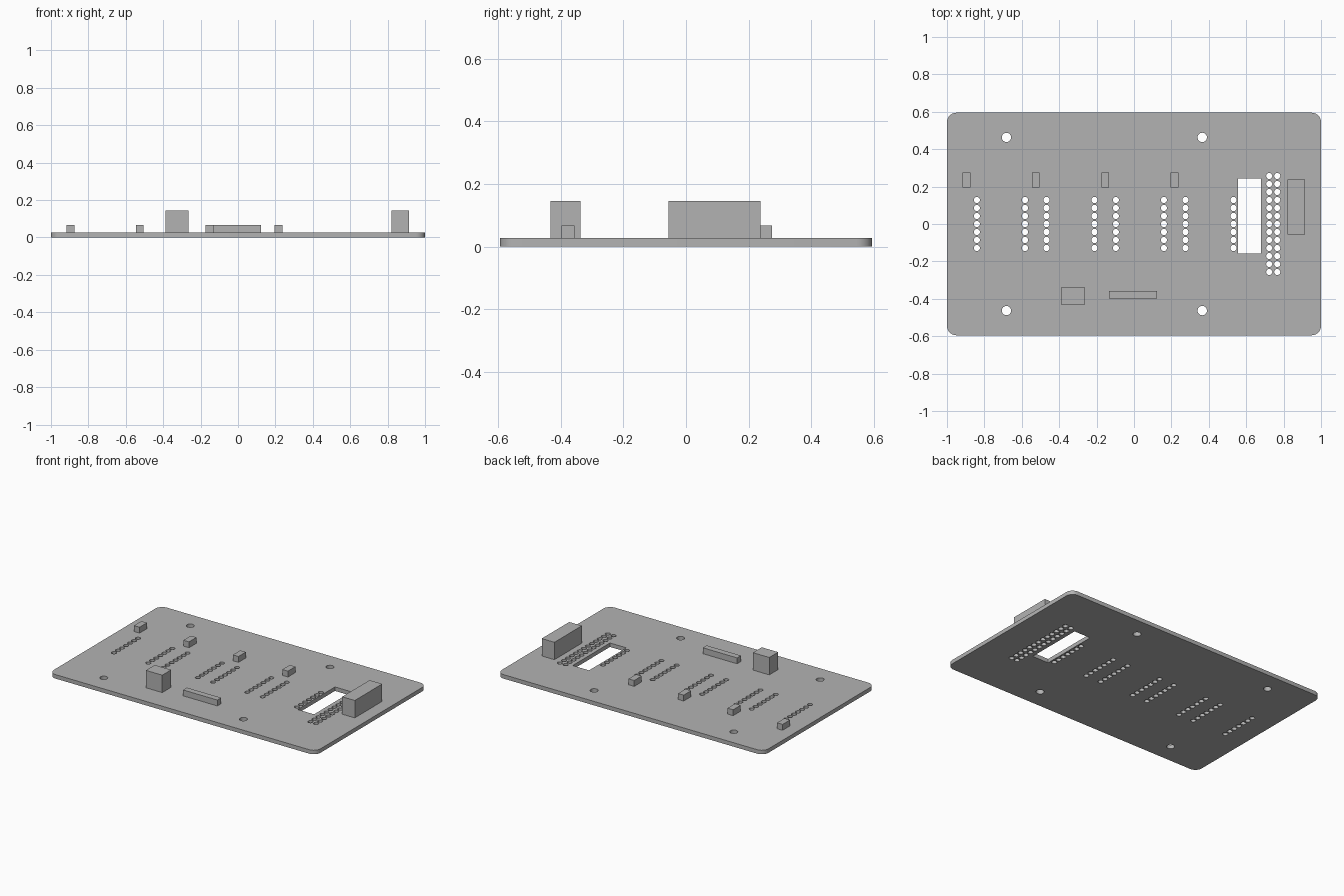
import bpy
import math

cube = bpy.data.objects.get("Cube")
if cube:
    bpy.data.objects.remove(cube, do_unlink=True)

BOARD_TOP = 0.027
PITCH = 0.0428

grey = bpy.data.materials.new("plain_grey")
grey.use_nodes = True
grey.diffuse_color = (0.45, 0.45, 0.45, 1)
grey.node_tree.nodes["Principled BSDF"].inputs["Base Color"].default_value = grey.diffuse_color


def circle(cx, cy, r, n=16):
    return [(cx + r * math.cos(math.tau * i / n), cy + r * math.sin(math.tau * i / n))
            for i in range(n)]


def rectangle(x0, x1, y0, y1):
    return [(x0, y0), (x1, y0), (x1, y1), (x0, y1)]


def rounded_rectangle(hx, hy, r, steps=6):
    points = []
    for k, (sx, sy) in enumerate([(1, 1), (-1, 1), (-1, -1), (1, -1)]):
        for i in range(steps + 1):
            a = math.pi / 2 * (k + i / steps)
            points.append((sx * (hx - r) + r * math.cos(a), sy * (hy - r) + r * math.sin(a)))
    return points


def plate(name, outlines, z0, z1):
    """Extrude closed outlines; inner outlines become through holes."""
    curve = bpy.data.curves.new(name, 'CURVE')
    curve.dimensions = '2D'
    curve.fill_mode = 'BOTH'
    curve.extrude = (z1 - z0) / 2
    for outline in outlines:
        spline = curve.splines.new('POLY')
        spline.points.add(len(outline) - 1)
        for point, (x, y) in zip(spline.points, outline):
            point.co = (x, y, 0, 1)
        spline.use_cyclic_u = True
    obj = bpy.data.objects.new(name, curve)
    bpy.context.collection.objects.link(obj)
    obj.location.z = (z0 + z1) / 2
    bpy.ops.object.select_all(action='DESELECT')
    obj.select_set(True)
    bpy.context.view_layer.objects.active = obj
    bpy.ops.object.convert(target='MESH')
    obj = bpy.context.object
    obj.data.materials.clear()
    obj.data.materials.append(grey)
    bpy.ops.object.shade_smooth_by_angle(angle=math.radians(30))
    return obj


def box(name, x0, x1, y0, y1, top):
    bpy.ops.mesh.primitive_cube_add(
        size=1, location=((x0 + x1) / 2, (y0 + y1) / 2, (BOARD_TOP + top) / 2))
    obj = bpy.context.object
    obj.name = name
    obj.scale = (x1 - x0, y1 - y0, top - BOARD_TOP)
    obj.data.materials.append(grey)
    return obj


# Board with a slot, pin holes and mounting holes
outlines = [rounded_rectangle(1, 0.595, 0.05), rectangle(0.557, 0.68, -0.157, 0.243)]
for x in (-0.84, -0.583, -0.468, -0.211, -0.097, 0.16, 0.275, 0.532):
    outlines += [circle(x, i * PITCH, 0.0165) for i in range(-3, 4)]
for x in (0.723, 0.766):
    outlines += [circle(x, i * PITCH, 0.0165) for i in range(-6, 7)]
for x in (-0.682, 0.365):
    outlines += [circle(x, y, 0.025, 24) for y in (-0.463, 0.463)]
plate("circuit_board", outlines, 0, BOARD_TOP)

# Row of small components
for i in range(4):
    x = -0.896 + i * 0.371
    box(f"small_component_{i + 1}", x - 0.021, x + 0.021, 0.195, 0.275, 0.067)

# Larger connectors
box("side_connector", 0.82, 0.915, -0.056, 0.238, 0.145)
box("front_connector", -0.388, -0.265, -0.433, -0.338, 0.145)
box("front_header", -0.133, 0.124, -0.398, -0.357, 0.067)
